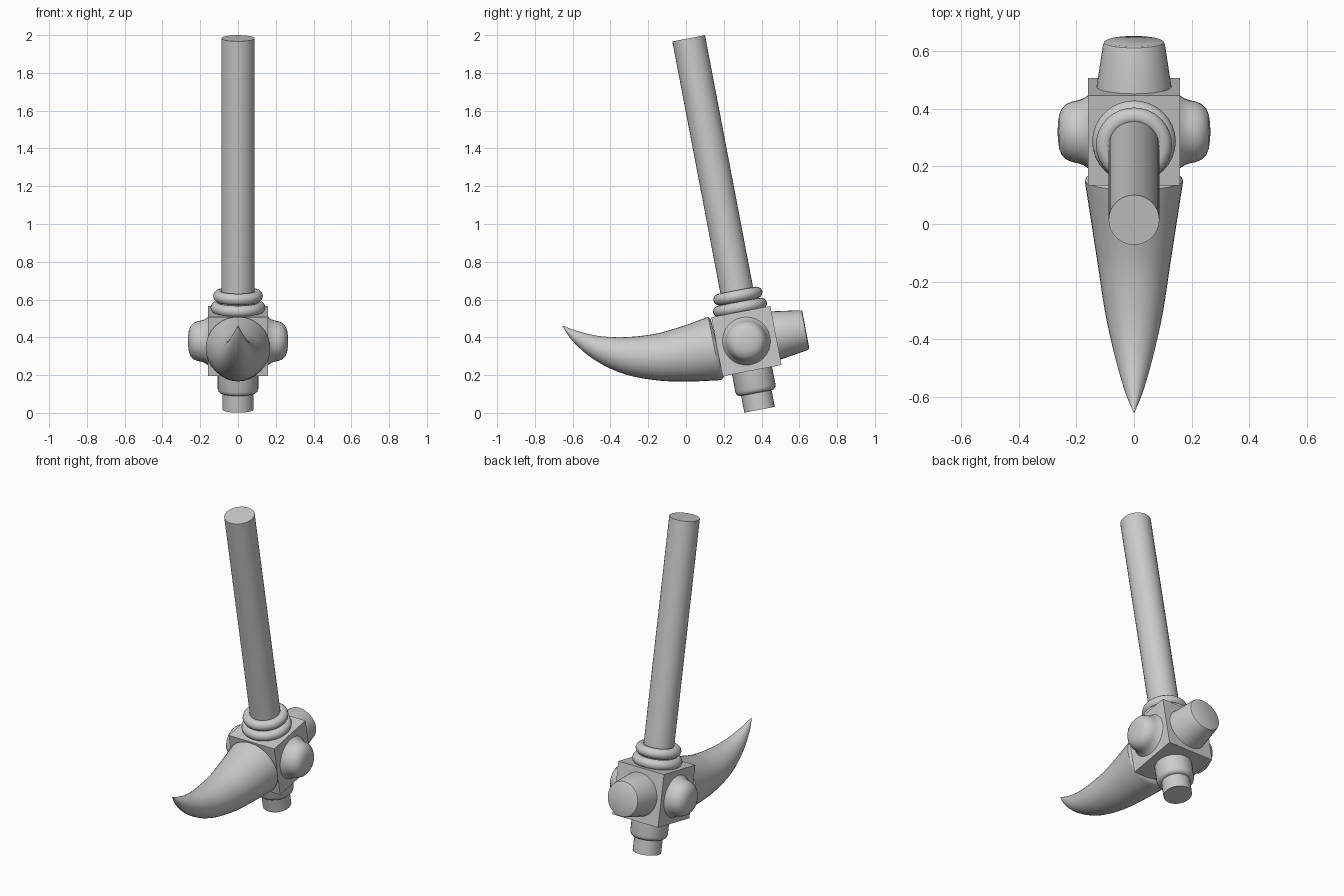
import bpy, bmesh
from math import sin, cos, pi, radians
from mathutils import Matrix, Vector

if "Cube" in bpy.data.objects:
    bpy.data.objects.remove(bpy.data.objects["Cube"], do_unlink=True)

# Single plain grey
GREY = (0.6, 0.6, 0.6, 1)
grey = bpy.data.materials.new("plain_grey")
grey.use_nodes = True
grey.diffuse_color = GREY
grey.node_tree.nodes["Principled BSDF"].inputs["Base Color"].default_value = GREY

# The whole tool leans back around the centre of its head block
LEAN = Matrix.Translation((0, 0.32, 0.38)) @ Matrix.Rotation(radians(10.8), 4, 'X')
UP = Matrix.Identity(4)
DOWN = Matrix.Rotation(pi, 4, 'X')
BACK = Matrix.Rotation(-pi / 2, 4, 'X')
LEFT = Matrix.Rotation(pi / 2, 4, 'Y')
RIGHT = Matrix.Rotation(-pi / 2, 4, 'Y')


def finish(name, bm, angle=35):
    bmesh.ops.recalc_face_normals(bm, faces=bm.faces)
    mesh = bpy.data.meshes.new(name)
    bm.to_mesh(mesh)
    bm.free()
    mesh.materials.append(grey)
    obj = bpy.data.objects.new(name, mesh)
    bpy.context.collection.objects.link(obj)
    bpy.ops.object.select_all(action='DESELECT')
    obj.select_set(True)
    bpy.context.view_layer.objects.active = obj
    bpy.ops.object.shade_smooth_by_angle(angle=radians(angle))
    return obj


def skin(bm, rings, closed=False):
    """Bridge rings of points into a tube, capped unless it is closed."""
    loops = [[bm.verts.new(p) for p in ring] for ring in rings]
    pairs = list(zip(loops, loops[1:]))
    if closed:
        pairs.append((loops[-1], loops[0]))
    else:
        bm.faces.new(loops[0])
        bm.faces.new(loops[-1])
    n = len(loops[0])
    for a, b in pairs:
        for i in range(n):
            j = (i + 1) % n
            bm.faces.new((a[i], a[j], b[j], b[i]))


def lathe(name, profile, direction, sides=32, closed=False):
    """Turn (radius, height) points around an axis of the head block."""
    m = LEAN @ direction
    rings = [[m @ Vector((r * cos(2 * pi * i / sides), r * sin(2 * pi * i / sides), h))
              for i in range(sides)] for r, h in profile]
    bm = bmesh.new()
    skin(bm, rings, closed)
    return finish(name, bm)


# Head block
bm = bmesh.new()
bmesh.ops.create_cube(bm, size=0.318, matrix=LEAN)
finish("head_block", bm)

# Handle and the two rounded rings at its foot
lathe("handle", [(0.088, 0.1), (0.088, 0.3), (0.088, 1.5), (0.088, 1.632)], UP)
for name, major, height in (("lower_ring", 0.114, 0.181), ("upper_ring", 0.101, 0.243)):
    section = [(major + 0.031 * cos(2 * pi * k / 12), height + 0.031 * sin(2 * pi * k / 12))
               for k in range(12)]
    lathe(name, section, UP, closed=True)

# Stepped end below the block
lathe("bottom_collar", [(0.108, 0.1), (0.108, 0.255), (0.104, 0.269), (0.094, 0.278),
                        (0.08, 0.28)], DOWN)
lathe("bottom_peg", [(0.082, 0.2), (0.082, 0.37)], DOWN)

# Hammer face at the back
lathe("hammer_face", [(0.133, 0.13), (0.13, 0.158), (0.108, 0.305), (0.104, 0.316),
                      (0.097, 0.32)], BACK)

# Rounded side knobs with a flared root
KNOB = [(0.134, 0.15), (0.125, 0.162), (0.115, 0.177), (0.109, 0.195), (0.105, 0.215),
        (0.096, 0.235), (0.08, 0.251), (0.058, 0.26), (0.03, 0.264), (0.006, 0.265)]
lathe("left_knob", KNOB, LEFT)
lathe("right_knob", KNOB, RIGHT)

# Curved tusk: (y, z, radius) stations smoothed into a spline
STATIONS = [Vector(s) for s in (
    (0.151, 0.341, 0.171), (0.029, 0.317, 0.152), (-0.14, 0.296, 0.126),
    (-0.314, 0.304, 0.099), (-0.465, 0.344, 0.065), (-0.581, 0.404, 0.031),
    (-0.653, 0.46, 0.002))]


def spline(points, steps=5):
    p = [2 * points[0] - points[1]] + points + [2 * points[-1] - points[-2]]
    for i in range(1, len(p) - 2):
        for k in range(steps):
            t = k / steps
            a, b = (p[i + 1] - p[i - 1]) / 2, (p[i + 2] - p[i]) / 2
            d = p[i + 1] - p[i]
            yield p[i] + t * a + t * t * (3 * d - 2 * a - b) + t ** 3 * (a + b - 2 * d)
    yield points[-1]


path = list(spline(STATIONS))
path.insert(0, Vector((0.157, 0.342, 0.167)))
path.insert(0, Vector((0.169, 0.345, 0.152)))
rings = []
for i, s in enumerate(path):
    step = path[min(i + 1, len(path) - 1)] - path[max(i - 1, 0)]
    across = Vector((0, -step.y, step.x)).normalized()
    rings.append([Vector((0, s.x, s.y)) + s.z * (Vector((cos(a), 0, 0)) + sin(a) *
                  Vector((0, across.y, across.z)))
                  for a in (2 * pi * k / 32 for k in range(32))])
bm = bmesh.new()
skin(bm, rings)
finish("tusk_pick", bm)
